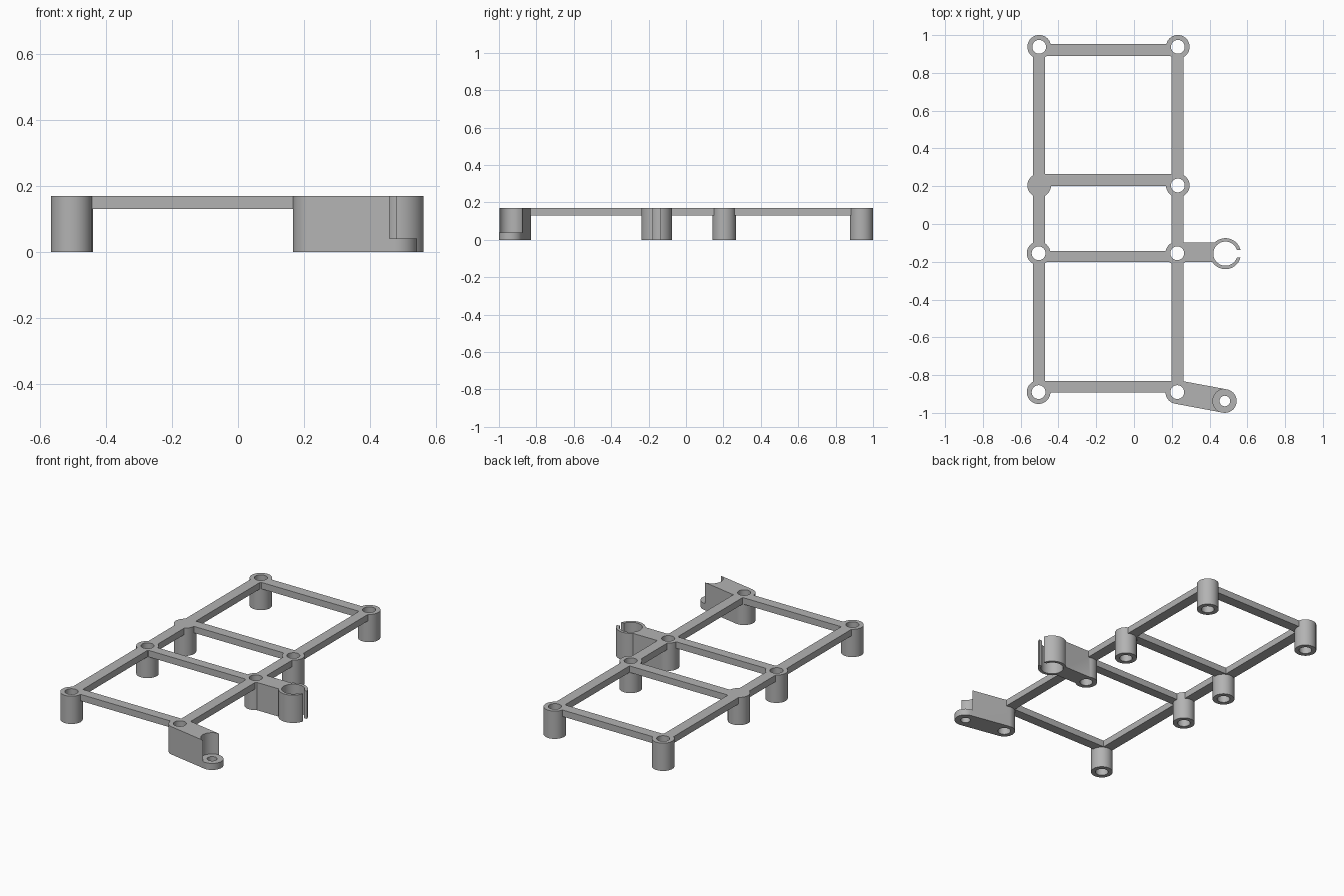
import bpy, bmesh, math

if "Cube" in bpy.data.objects:
    bpy.data.objects.remove(bpy.data.objects["Cube"])

H, BEAM_Z, R, HOLE = 0.17, 0.13, 0.0625, 0.0365
SEG = 64


def prism(name, pts, z0, z1):
    """Extrude a flat outline from z0 to z1."""
    bm = bmesh.new()
    face = bm.faces.new([bm.verts.new((x, y, z0)) for x, y in pts])
    new = bmesh.ops.extrude_face_region(bm, geom=[face])["geom"]
    bmesh.ops.translate(bm, vec=(0, 0, z1 - z0),
                        verts=[v for v in new if isinstance(v, bmesh.types.BMVert)])
    bmesh.ops.recalc_face_normals(bm, faces=bm.faces)
    me = bpy.data.meshes.new(name)
    bm.to_mesh(me)
    bm.free()
    ob = bpy.data.objects.new(name, me)
    bpy.context.collection.objects.link(ob)
    return ob


def arc(c, r, a0, a1, n):
    return [(c[0] + r * math.cos(a0 + (a1 - a0) * i / n),
             c[1] + r * math.sin(a0 + (a1 - a0) * i / n)) for i in range(n + 1)]


def cyl(name, c, r, z0=0.0, z1=H):
    return prism(name, arc(c, r, 0, 2 * math.pi, SEG)[:-1], z0, z1)


def box(name, x0, x1, y0, y1, z0=0.0, z1=H):
    return prism(name, [(x0, y0), (x1, y0), (x1, y1), (x0, y1)], z0, z1)


def combine(base, parts, op):
    """Apply booleans to the base and delete the operands."""
    for p in parts:
        m = base.modifiers.new(op, 'BOOLEAN')
        m.operation, m.object, m.solver = op, p, 'EXACT'
        p.hide_render = True
    dg = bpy.context.evaluated_depsgraph_get()
    dg.update()
    me = bpy.data.meshes.new_from_object(base.evaluated_get(dg))
    base.modifiers.clear()
    base.data = me
    for p in parts:
        bpy.data.objects.remove(p, do_unlink=True)


# Post centres: (left x, right x, y) per row
rows = [(-0.502, 0.232, 0.938), (-0.502, 0.232, 0.204),
        (-0.505, 0.229, -0.155), (-0.505, 0.229, -0.89)]
posts = [(x, y) for xl, xr, y in rows for x in (xl, xr)]

# Long side rails
frame = box("mounting_frame", -0.536, -0.47, -0.89, 0.938, BEAM_Z)
solids = [box("side_rail", 0.198, 0.262, -0.89, 0.938, BEAM_Z)]

# Cross rails
for (xl, xr, y), (y0, y1) in zip(rows, [(0.889, 0.952), (0.201, 0.264),
                                        (-0.202, -0.144), (-0.892, -0.832)]):
    solids.append(box("cross_rail", xl, xr, y0, y1, BEAM_Z))

# Posts
solids += [cyl("post", p, R) for p in posts]

# Clip arm and open ring
ring = (0.484, -0.157)
solids.append(box("clip_arm", 0.229, ring[0] - 0.03, -0.202, -0.097))
solids.append(cyl("clip_ring", ring, 0.082))

# Slanted arm ending in a low screw pad
p0, pad = (0.229, -0.89), (0.481, -0.9372)
a = math.atan2(pad[1] - p0[1], pad[0] - p0[0])
q = math.pi / 2
solids.append(prism("pad_arm", arc(pad, R, a - q, a + q, SEG // 2)
                    + arc(p0, R, a + q, a + 3 * q, SEG // 2), 0, H))
combine(frame, solids, 'UNION')

# Holes, ring bore with slot, pad recess
cuts = [cyl("post_hole", p, HOLE, -0.1, 0.3) for p in posts]
cuts += [cyl("ring_bore", ring, 0.064, -0.1, 0.3),
         box("ring_slot", 0.5, 0.65, ring[1] - 0.02, ring[1] + 0.02, -0.1, 0.3),
         cyl("pad_recess", pad, 0.0634, 0.04, 0.3),
         cyl("pad_hole", pad, 0.028, -0.1, 0.3)]
combine(frame, cuts, 'DIFFERENCE')

# Grey plastic
mat = bpy.data.materials.new("grey_plastic")
mat.diffuse_color = (0.45, 0.45, 0.45, 1)
mat.use_nodes = True
mat.node_tree.nodes["Principled BSDF"].inputs["Base Color"].default_value = mat.diffuse_color
frame.data.materials.clear()
frame.data.materials.append(mat)
for f in frame.data.polygons:
    f.material_index = 0
bpy.ops.object.select_all(action='DESELECT')
frame.select_set(True)
bpy.context.view_layer.objects.active = frame
bpy.ops.object.shade_smooth_by_angle(angle=math.radians(30))
